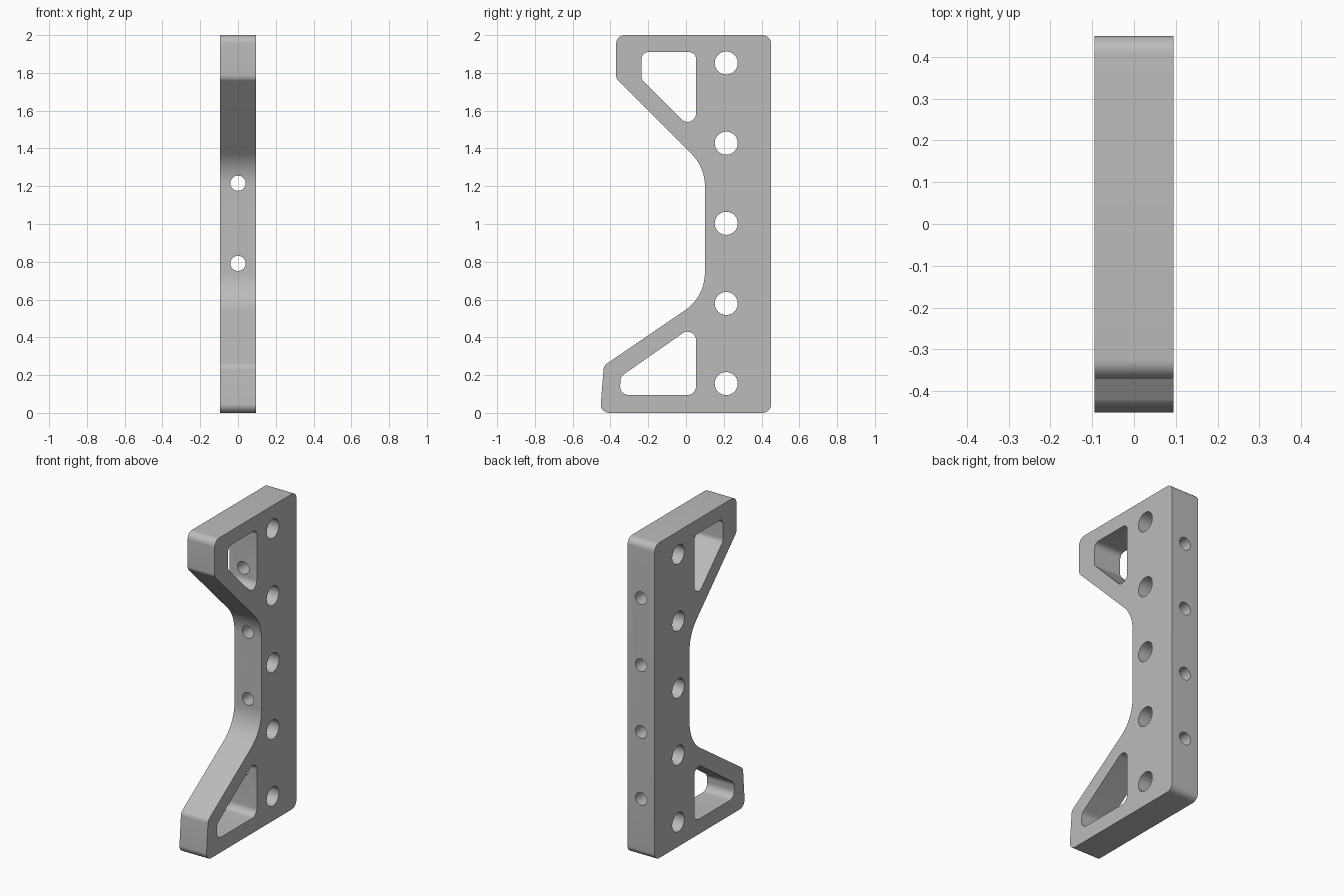
import bpy, bmesh, math
from mathutils import Vector

if "Cube" in bpy.data.objects:
    bpy.data.objects.remove(bpy.data.objects["Cube"])

HALF = 0.095  # half the plate thickness

grey = bpy.data.materials.new("plain grey")
grey.use_nodes = True
colour = (0.5, 0.5, 0.5, 1)
grey.diffuse_color = colour
grey.node_tree.nodes["Principled BSDF"].inputs["Base Color"].default_value = colour


def rounded(corners, steps=10):
    """Round each (y, z, radius) corner of a polygon with a tangent arc."""
    points = []
    for i, (y, z, radius) in enumerate(corners):
        p = Vector((y, z))
        a = (Vector(corners[i - 1][:2]) - p).normalized()
        b = (Vector(corners[(i + 1) % len(corners)][:2]) - p).normalized()
        half = a.angle(b) / 2
        centre = p + (a + b).normalized() * radius / math.sin(half)
        start = p + a * radius / math.tan(half) - centre
        end = p + b * radius / math.tan(half) - centre
        sweep = start.angle_signed(end)
        first = math.atan2(start.y, start.x)
        for k in range(steps + 1):
            t = first - sweep * k / steps
            points.append(centre + radius * Vector((math.cos(t), math.sin(t))))
    return points


def prism(name, points, half):
    """Extrude a side outline along x."""
    bm = bmesh.new()
    face = bm.faces.new([bm.verts.new((-half, p.x, p.y)) for p in points])
    top = bmesh.ops.extrude_face_region(bm, geom=[face])["geom"]
    moved = [v for v in top if isinstance(v, bmesh.types.BMVert)]
    bmesh.ops.translate(bm, vec=(2 * half, 0, 0), verts=moved)
    bmesh.ops.recalc_face_normals(bm, faces=bm.faces)
    mesh = bpy.data.meshes.new(name)
    bm.to_mesh(mesh)
    bm.free()
    mesh.materials.append(grey)
    obj = bpy.data.objects.new(name, mesh)
    bpy.context.collection.objects.link(obj)
    return obj


def cylinder(name, radius, depth, location, rotation):
    bpy.ops.mesh.primitive_cylinder_add(vertices=40, radius=radius, depth=depth,
                                        location=location, rotation=rotation)
    obj = bpy.context.object
    obj.name = name
    obj.data.materials.append(grey)
    return obj


# Bracket plate with two arms
bracket = prism("bracket_plate", rounded([
    (0.45, 0, 0.045), (0.45, 2, 0.045), (-0.37, 2, 0.045), (-0.37, 1.77, 0.04),
    (0.1, 1.3, 0.24), (0.1, 0.615, 0.24), (-0.435, 0.25, 0.04), (-0.455, 0, 0.045)]), HALF)

# Arm windows
cutters = [
    prism("upper_window_cutter", rounded([
        (0.053, 1.91, 0.035), (-0.235, 1.91, 0.035),
        (-0.235, 1.765, 0.035), (0.053, 1.477, 0.045)]), 0.2),
    prism("lower_window_cutter", rounded([
        (0.053, 0.095, 0.045), (0.053, 0.471, 0.045),
        (-0.345, 0.193, 0.045), (-0.352, 0.095, 0.045)]), 0.2)]

# Side holes, and edge bores halfway between them
pitch = 0.4243
for i in range(5):
    z = 0.155 + i * pitch
    cutters.append(cylinder("side_hole_cutter", 0.061, 0.4, (0, 0.213, z), (0, math.pi / 2, 0)))
    if i < 4:
        cutters.append(cylinder("edge_bore_cutter", 0.04, 0.5, (0, 0.27, z + pitch / 2),
                                (math.pi / 2, 0, 0)))

# Cut the openings, then drop the cutters
bpy.ops.object.select_all(action="DESELECT")
bracket.select_set(True)
bpy.context.view_layer.objects.active = bracket
for cutter in cutters:
    cutter.hide_render = True
    mod = bracket.modifiers.new("cut", "BOOLEAN")
    mod.operation = "DIFFERENCE"
    mod.solver = "EXACT"
    mod.object = cutter
    bpy.ops.object.modifier_apply(modifier=mod.name)
    bpy.data.objects.remove(cutter)

bpy.ops.object.shade_smooth_by_angle(angle=math.radians(30))
